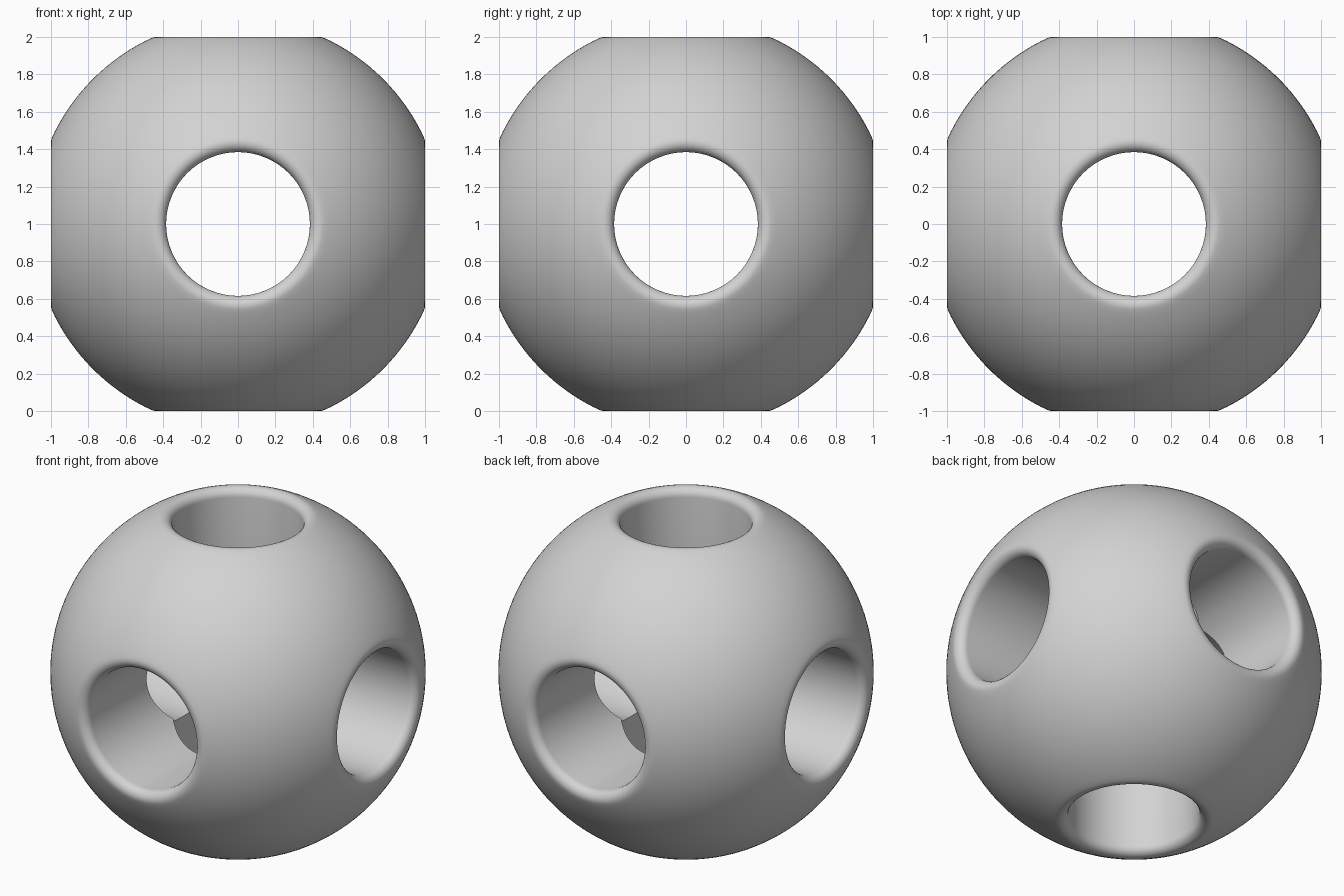
import bpy, bmesh, math
from mathutils import Matrix

if "Cube" in bpy.data.objects:
    bpy.data.objects.remove(bpy.data.objects["Cube"])

R = 1.097        # sphere radius
HOLE = 0.384     # bore radius
F = 0.053        # rounding at the bore mouths
SEG = 96

grey = bpy.data.materials.new("light grey")
grey.diffuse_color = (0.65, 0.65, 0.65, 1)
grey.use_nodes = True
grey.node_tree.nodes["Principled BSDF"].inputs["Base Color"].default_value = grey.diffuse_color


def make_object(name, bm):
    bmesh.ops.recalc_face_normals(bm, faces=bm.faces[:])
    me = bpy.data.meshes.new(name)
    bm.to_mesh(me)
    bm.free()
    ob = bpy.data.objects.new(name, me)
    bpy.context.collection.objects.link(ob)
    return ob


# Sphere body
bm = bmesh.new()
bmesh.ops.create_uvsphere(bm, u_segments=160, v_segments=80, radius=R)
body = make_object("drilled_ball", bm)
body.data.materials.append(grey)

# Half profile of a bore: straight wall, rounded mouth, flare out of the sphere
cr = HOLE + F
ch = math.sqrt((R - F - 0.001) ** 2 - cr ** 2)
end = math.atan2(ch, cr)
half = []
for i in range(9):
    a = math.pi + (end - math.pi) * 0.985 * i / 8
    half.append((cr + F * math.cos(a), ch + F * math.sin(a)))
r, h = half[-1]
a = math.pi + (end - math.pi) * 0.985
half.append((r + 0.1 * math.sin(a), h - 0.1 * math.cos(a)))
half.append((half[-1][0], 1.3))
profile = [(r, -h) for r, h in reversed(half)] + half


def bore(name, rot):
    bm = bmesh.new()
    rings = []
    for r, h in profile:
        rings.append([bm.verts.new((r * math.cos(t), r * math.sin(t), h))
                      for t in [2 * math.pi * (k + 0.5) / SEG for k in range(SEG)]])
    for lo, hi in zip(rings, rings[1:]):
        for k in range(SEG):
            n = (k + 1) % SEG
            bm.faces.new((lo[k], lo[n], hi[n], hi[k]))
    bm.faces.new(rings[0][::-1])
    bm.faces.new(rings[-1])
    bm.transform(rot)
    ob = make_object(name, bm)
    ob.data.materials.append(grey)
    ob.hide_render = True
    return ob


# Three through bores, one along each axis
bpy.context.view_layer.objects.active = body
body.select_set(True)
for name, rot in (("bore_z", Matrix.Identity(4)),
                  ("bore_x", Matrix.Rotation(math.pi / 2, 4, 'Y')),
                  ("bore_y", Matrix.Rotation(math.pi / 2, 4, 'X'))):
    cutter = bore(name, rot)
    mod = body.modifiers.new(name, 'BOOLEAN')
    mod.operation = 'DIFFERENCE'
    mod.solver = 'EXACT'
    mod.object = cutter
    bpy.ops.object.modifier_apply(modifier=mod.name)
    bpy.data.objects.remove(cutter)

# Stand on the floor, smooth surfaces with sharp inner crossings
body.data.transform(Matrix.Translation((0, 0, 1)))
bpy.ops.object.shade_smooth_by_angle(angle=math.radians(35))
